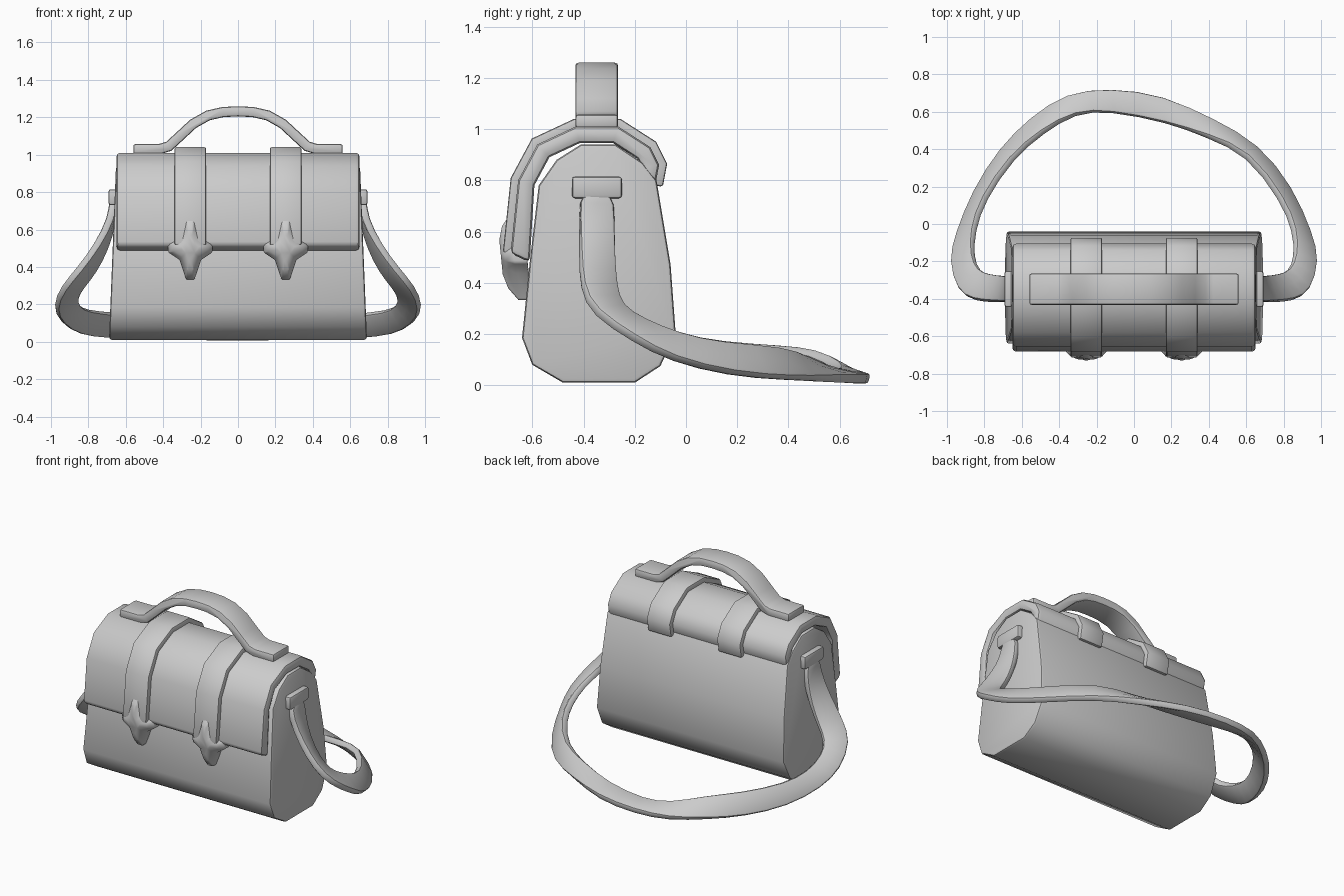
import bpy, bmesh, math
from mathutils import Vector

if "Cube" in bpy.data.objects:
    bpy.data.objects.remove(bpy.data.objects["Cube"])


def finish(name, bm, bevel=0.015, subsurf=0, solid=0.0, angle=42):
    """Turn a bmesh into a bevelled, smooth-by-angle object."""
    bmesh.ops.recalc_face_normals(bm, faces=bm.faces)
    me = bpy.data.meshes.new(name)
    bm.to_mesh(me)
    bm.free()
    ob = bpy.data.objects.new(name, me)
    bpy.context.collection.objects.link(ob)
    if subsurf:
        ob.modifiers.new("Smooth", 'SUBSURF').levels = subsurf
    if solid:
        m = ob.modifiers.new("Thick", 'SOLIDIFY')
        m.thickness, m.offset = solid, 0
    if bevel:
        m = ob.modifiers.new("Bevel", 'BEVEL')
        m.width, m.segments = bevel, 2
        m.limit_method, m.angle_limit = 'ANGLE', math.radians(50)
    bpy.ops.object.select_all(action='DESELECT')
    ob.select_set(True)
    bpy.context.view_layer.objects.active = ob
    bpy.ops.object.convert(target='MESH')
    bpy.ops.object.shade_smooth_by_angle(angle=math.radians(angle))
    return ob


def offset(path, d):
    """Shift an open 2D path sideways by d (left of travel is positive)."""
    out = []
    for i, p in enumerate(path):
        p = Vector(p)
        dirs = []
        if i > 0:
            dirs.append((p - Vector(path[i - 1])).normalized())
        if i < len(path) - 1:
            dirs.append((Vector(path[i + 1]) - p).normalized())
        t = sum(dirs, Vector((0, 0))).normalized()
        out.append(tuple(p + Vector((-t.y, t.x)) * d / max(t.dot(dirs[0]), 0.5)))
    return out


def prism(name, loop, place, a, b, **kw):
    """Extrude a closed 2D loop; place(u, v, w) gives the 3D point."""
    bm = bmesh.new()
    ends = [[bm.verts.new(place(u, v, w)) for u, v in loop] for w in (a, b)]
    n = len(loop)
    for i in range(n):
        j = (i + 1) % n
        bm.faces.new((ends[0][i], ends[0][j], ends[1][j], ends[1][i]))
    bm.faces.new(ends[0])
    bm.faces.new(ends[1])
    return finish(name, bm, **kw)


def along_x(y, z, x):
    return (x, y, z)


# Bag body, tapering slightly towards the top
body = [(-.48, .01), (-.60, .08), (-.64, .185), (-.61, .48), (-.575, .78), (-.505, .88),
        (-.41, .94), (-.275, .94), (-.17, .87), (-.115, .80), (-.06, .47), (-.04, .20),
        (-.10, .075), (-.20, .01)]
prism("bag_body", body, lambda y, z, s: (s * (.69 - .04 * z), y, z), -1, 1, bevel=.015)

# Flap wrapped over the top
flap = [(-.685, .515), (-.655, .80), (-.58, .94), (-.43, 1.01), (-.265, 1.01),
        (-.14, .93), (-.105, .86), (-.12, .78)]
inner = offset(flap, -.065)
inner[0] = (-.61, .48)
prism("flap", flap + inner[::-1], along_x, -.65, .65, bevel=.02)

# Two closing straps, each with a four-pointed clasp
strap = offset(flap, .03)
strap_loop = strap + offset(flap, -.02)[::-1]


def clasp(name, cx):
    bm = bmesh.new()
    outline = []
    for k in range(4):
        r = .118 if k % 2 == 0 else .168
        c, s = round(math.cos(k * math.pi / 2)), round(math.sin(k * math.pi / 2))
        for u, v in ((r, -.022), (r, .022)):
            outline.append((u * c - v * s, u * s + v * c))
        outline.append((.058 * (c - s), .062 * (s + c)))
    rings = []
    for scale, y in ((1, -.62), (1, -.67), (.72, -.706), (.4, -.722)):
        rings.append([bm.verts.new((cx + x * scale, y - .1 * z * scale, .50 + z * scale))
                      for x, z in outline])
    n = len(outline)
    for lo, hi in zip(rings, rings[1:]):
        for i in range(n):
            j = (i + 1) % n
            bm.faces.new((lo[i], lo[j], hi[j], hi[i]))
    bm.faces.new(rings[0])
    bm.faces.new(rings[-1])
    finish(name, bm, bevel=.008, angle=50)


for side, s in (("left", -1), ("right", 1)):
    prism("closing_strap_" + side, strap_loop, along_x, s * .255 - .085, s * .255 + .085, bevel=.01)
    clasp("clasp_" + side, s * .255)
    # End tabs that hold the shoulder strap
    tab = [(-.445, .73), (-.25, .73), (-.25, .815), (-.445, .815)]
    prism("strap_tab_" + side, tab, along_x, s * .63, s * .692, bevel=.012)

# Carry handle, an arched band with flat ends
half = [(.56, 1.03), (.42, 1.03), (.37, 1.045), (.31, 1.10), (.24, 1.165), (.16, 1.21), (.08, 1.228)]
path = [(-x, z) for x, z in half] + [(0, 1.232)] + half[::-1]
prism("carry_handle", offset(path, .027) + offset(path, -.027)[::-1],
      lambda x, z, y: (x, y, z), -.432, -.265, bevel=.012)

# Shoulder strap: a twisting ribbon given by its outer and inner edges.
# The drop beside the bag is the same on both sides.
drop_out = [(.665, -.415, .77), (.675, -.415, .66), (.75, -.415, .52), (.85, -.41, .385),
            (.94, -.365, .285), (.985, -.20, .18), (.945, -.06, .10)]
drop_in = [(.665, -.28, .77), (.67, -.28, .64), (.705, -.28, .50), (.765, -.275, .38),
           (.83, -.255, .30), (.865, -.17, .25), (.86, -.03, .195)]
back_out = [(-.855, .17, .04), (-.71, .40, .025), (-.55, .56, .025), (-.36, .70, .025),
            (-.13, .725, .025), (.16, .69, .025), (.43, .55, .025), (.66, .42, .025), (.84, .19, .04)]
back_in = [(-.81, .13, .165), (-.655, .36, .15), (-.49, .495, .135), (-.31, .60, .075),
           (-.13, .605, .045), (.18, .545, .05), (.40, .465, .10), (.61, .385, .145), (.795, .13, .16)]


def whole(drop, back):
    return [(-x, y, z) for x, y, z in drop] + back + drop[::-1]


bm = bmesh.new()
edges = [[bm.verts.new(p) for p in whole(d, b)] for d, b in ((drop_out, back_out), (drop_in, back_in))]
for i in range(len(edges[0]) - 1):
    bm.faces.new((edges[0][i], edges[0][i + 1], edges[1][i + 1], edges[1][i]))
finish("shoulder_strap", bm, bevel=.012, subsurf=1, solid=.042)
